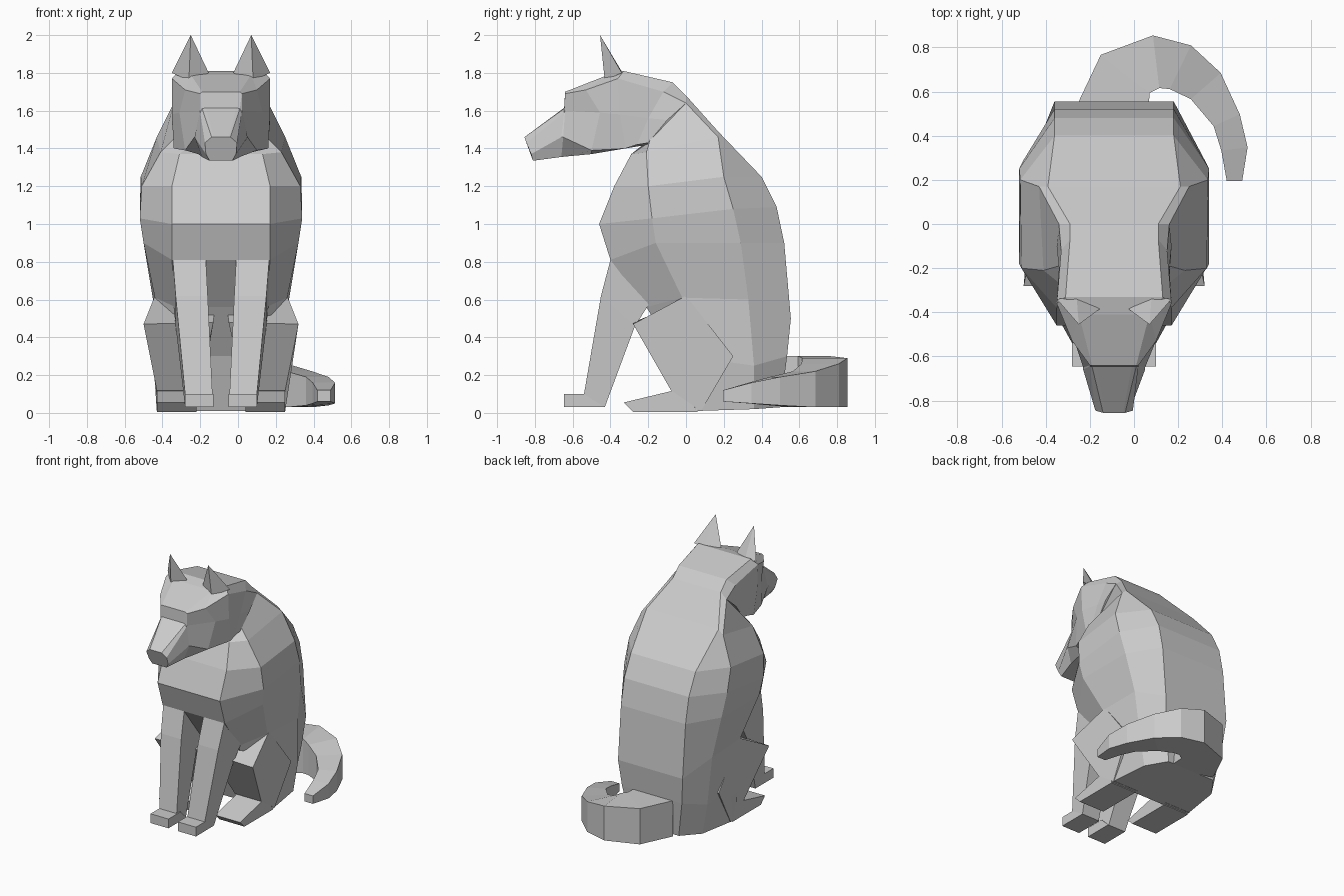
import bpy
import bmesh
from mathutils import Vector

default_cube = bpy.data.objects.get("Cube")
if default_cube:
    bpy.data.objects.remove(default_cube, do_unlink=True)

CENTRE_X = -.09  # the animal's own middle plane; the tail makes it lopsided

coat = bpy.data.materials.new("light grey coat")
coat.use_nodes = True
coat.diffuse_color = (.6, .6, .6, 1)
coat.node_tree.nodes["Principled BSDF"].inputs["Base Color"].default_value = (.6, .6, .6, 1)


def finish(name, mesh_builder):
    """Turn a bmesh into a flat shaded object with the coat colour."""
    bmesh.ops.recalc_face_normals(mesh_builder, faces=mesh_builder.faces)
    mesh = bpy.data.meshes.new(name)
    mesh_builder.to_mesh(mesh)
    mesh_builder.free()
    mesh.materials.append(coat)
    part = bpy.data.objects.new(name, mesh)
    bpy.context.collection.objects.link(part)
    return part


def loft(name, rings):
    """Skin a series of closed rings and cap both ends."""
    builder = bmesh.new()
    loops = [[builder.verts.new(point) for point in ring] for ring in rings]
    for lower, upper in zip(loops, loops[1:]):
        count = len(lower)
        for i in range(count):
            j = (i + 1) % count
            builder.faces.new((lower[i], lower[j], upper[j], upper[i]))
    builder.faces.new(loops[0])
    builder.faces.new(loops[-1])
    return finish(name, builder)


def symmetric(half_ring):
    """Complete a half ring of (half width, y, z) points across the middle."""
    left = [(CENTRE_X + w, y, z) for w, y, z in half_ring]
    right = [(CENTRE_X - w, y, z) for w, y, z in reversed(half_ring)]
    return left + right


def paired_loft(name, rings):
    """Build one left and one right copy of a limb."""
    for side, sign in (("left", 1), ("right", -1)):
        placed = [[(CENTRE_X + sign * w, y, z) for w, y, z in ring] for ring in rings]
        loft(side + "_" + name, placed)


def block_ring(inner, outer, front, back, front_z, back_z):
    """Four cornered ring, optionally tilted from front to back."""
    return [(inner, front, front_z), (outer, front, front_z),
            (outer, back, back_z), (inner, back, back_z)]


# Torso: front corner, side front, side back and back corner of each level
torso_levels = [
    [(.15, -.2, 1.43), (.25, -.19, 1.45), (.25, 0, 1.64), (.2, 0, 1.68)],
    [(.22, -.29, 1.37), (.32, -.21, 1.38), (.34, .17, 1.46), (.3, .17, 1.49)],
    [(.26, -.38, 1.2), (.42, -.2, 1.2), (.425, .2, 1.25), (.27, .4, 1.25)],
    [(.26, -.46, 1), (.43, -.18, 1.03), (.43, .25, 1.08), (.27, .48, 1.09)],
    [(.26, -.4, .81), (.41, -.16, .9), (.41, .29, .9), (.27, .52, .9)],
    [(.24, -.21, .56), (.35, -.02, .61), (.36, .33, .6), (.27, .555, .5)],
    [(.2, -.05, .3), (.36, 0, .3), (.34, .36, .25), (.25, .535, .3)],
    [(.2, .05, .01), (.34, .05, .01), (.3, .36, .02), (.2, .5, .03)],
]
loft("torso", [symmetric(level) for level in torso_levels])

# Head: top, upper side, cheek, jaw and chin of each section, neck to nose
head_sections = [
    [(.2, 0, 1.68), (.25, 0, 1.64), (.26, -.1, 1.55), (.25, -.2, 1.43), (.14, -.2, 1.42)],
    [(.2, -.07, 1.75), (.24, -.12, 1.7), (.25, -.2, 1.56), (.25, -.26, 1.42), (.14, -.26, 1.41)],
    [(.22, -.33, 1.81), (.26, -.36, 1.77), (.26, -.35, 1.58), (.25, -.32, 1.4), (.14, -.32, 1.4)],
    [(.16, -.41, 1.79), (.19, -.53, 1.71), (.22, -.455, 1.59), (.19, -.5, 1.39), (.12, -.5, 1.37)],
    [(.1, -.64, 1.7), (.11, -.64, 1.69), (.11, -.64, 1.6), (.14, -.65, 1.46), (.1, -.66, 1.355)],
    [(.08, -.645, 1.615), (.1, -.645, 1.61), (.11, -.645, 1.59), (.14, -.66, 1.46), (.1, -.66, 1.355)],
    [(.04, -.855, 1.46), (.05, -.855, 1.46), (.085, -.845, 1.43), (.08, -.82, 1.37), (.06, -.81, 1.335)],
]
loft("head", [symmetric(section) for section in head_sections])

# Ears: slim pyramids
ear_tip = (.16, -.455, 2)
ear_base = [(.26, -.34, 1.8), (.17, -.43, 1.76), (.065, -.385, 1.8), (.17, -.33, 1.79)]
for side, sign in (("left", 1), ("right", -1)):
    builder = bmesh.new()
    tip, *base = [builder.verts.new((CENTRE_X + sign * w, y, z))
                  for w, y, z in [ear_tip] + ear_base]
    for i, corner in enumerate(base):
        builder.faces.new((tip, corner, base[(i + 1) % len(base)]))
    builder.faces.new(base)
    finish(side + "_ear", builder)

# Front legs, tapering from the chest down to the ankle
paired_loft("front_leg", [
    block_ring(.08, .255, -.4, -.18, .81, .6),
    block_ring(.07, .24, -.45, -.27, .62, .46),
    block_ring(.045, .19, -.54, -.43, .1, .03),
])

# Front paws
paired_loft("front_paw", [
    block_ring(.04, .19, -.645, -.43, .03, .03),
    block_ring(.04, .19, -.645, -.5, .1, .1),
])

# Thighs: a bent side profile skinned from the inner to the outer face
paired_loft("thigh", [
    [(.03, .05, .61), (.04, -.28, .48), (.12, -.08, .12), (.12, .08, .01), (.08, .25, .3)],
    [(.35, 0, .62), (.41, -.28, .47), (.34, -.08, .12), (.34, .08, .01), (.36, .25, .3)],
])

# Hind feet, wedge shaped
paired_loft("hind_foot", [
    [(w, -.33, .055), (w, -.28, .005), (w, .06, .005), (w, .06, .11), (w, -.08, .115)]
    for w in (.13, .34)
])

# Tail: upright sections swept along a curl on the ground
# (centre x, centre y, half width, bottom, top)
tail_path = [
    (-.1, .48, .17, .03, .3), (-.04, .68, .14, .03, .3), (.1, .735, .12, .03, .29),
    (.21, .71, .11, .03, .26), (.325, .625, .09, .03, .22), (.42, .47, .065, .04, .19),
    (.455, .34, .06, .05, .16), (.455, .195, .035, .06, .12),
]
tail_rings = []
for i, (x, y, half, bottom, top) in enumerate(tail_path):
    before = Vector(tail_path[max(i - 1, 0)][:2])
    after = Vector(tail_path[min(i + 1, len(tail_path) - 1)][:2])
    along = (after - before).normalized()
    across = Vector((-along.y, along.x)) * half
    tail_rings.append([(x + across.x, y + across.y, bottom), (x + across.x, y + across.y, top),
                       (x - across.x, y - across.y, top), (x - across.x, y - across.y, bottom)])
loft("tail", tail_rings)
